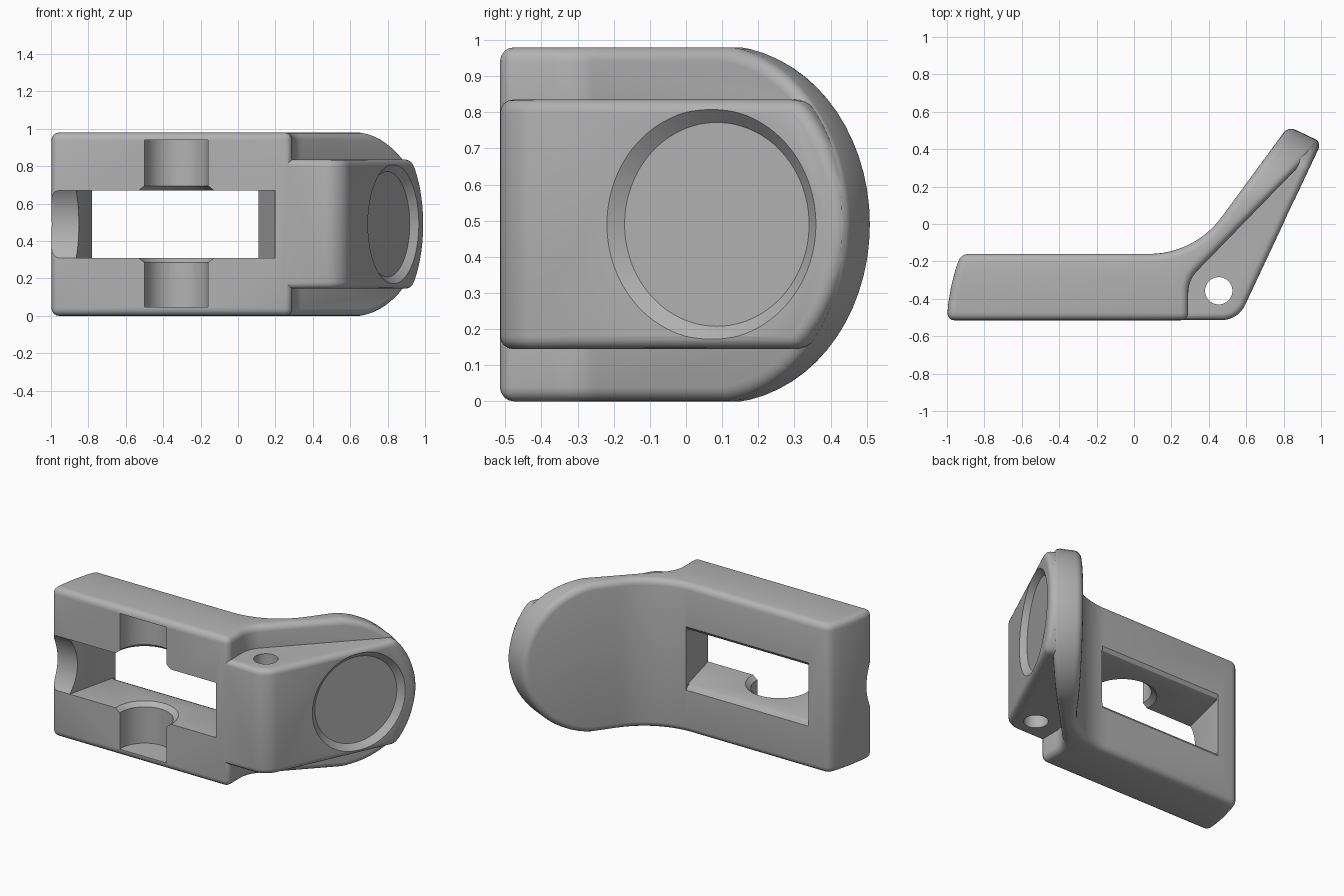
import bpy, bmesh, math
from mathutils import Vector, Matrix

old = bpy.data.objects.get("Cube")
if old:
    bpy.data.objects.remove(old, do_unlink=True)

grey = bpy.data.materials.new("plain grey")
grey.use_nodes = True
COL = (0.45, 0.45, 0.45, 1)
grey.diffuse_color = COL
grey.node_tree.nodes["Principled BSDF"].inputs["Base Color"].default_value = COL

FRONT, BACK, TOP = -0.515, -0.16, 0.98
D = Vector((0.425, 0.905, 0)).normalized()      # direction of the tilted plate
N = Vector((D.y, -D.x, 0))                      # outward normal of its front face
UP = Vector((0, 0, 1))
PLAN = (Vector((1, 0, 0)), Vector((0, 1, 0)), UP)
SIDE = (Vector((0, 1, 0)), UP, Vector((1, 0, 0)))


def outline(corners, steps=12):
    """Polygon from (x, y, radius) corners, rounding those with a radius."""
    pts, n = [], len(corners)
    for i, (x, y, r) in enumerate(corners):
        p = Vector((x, y))
        if not r:
            pts.append(p)
            continue
        a = (Vector(corners[i - 1][:2]) - p).normalized()
        b = (Vector(corners[(i + 1) % n][:2]) - p).normalized()
        half = a.angle(b) / 2
        centre = p + (a + b).normalized() * (r / math.sin(half))
        v0 = p + a * (r / math.tan(half)) - centre
        v1 = p + b * (r / math.tan(half)) - centre
        start = math.atan2(v0.y, v0.x)
        sweep = math.atan2(v0.x * v1.y - v0.y * v1.x, v0.dot(v1))
        for k in range(steps + 1):
            t = start + sweep * k / steps
            pts.append(centre + Vector((math.cos(t), math.sin(t))) * r)
    return pts


def prism(pts, lo, hi, axes=PLAN):
    """Closed prism of a 2D outline between two offsets along the third axis."""
    u, v, w = axes
    bm = bmesh.new()
    low, high = [[bm.verts.new(u * p[0] + v * p[1] + w * h) for p in pts]
                 for h in (lo, hi)]
    bm.faces.new(low[::-1])
    bm.faces.new(high)
    for i in range(len(pts)):
        bm.faces.new((low[i - 1], low[i], high[i], high[i - 1]))
    bm.normal_update()
    if bm.calc_volume(signed=True) < 0:
        bmesh.ops.reverse_faces(bm, faces=bm.faces[:])
    return bm


def cone(r1, r2, depth, centre, axis=UP, segs=64):
    bm = bmesh.new()
    m = Matrix.Translation(centre) @ axis.to_track_quat("Z", "Y").to_matrix().to_4x4()
    bmesh.ops.create_cone(bm, cap_ends=True, segments=segs, radius1=r1, radius2=r2,
                          depth=depth, matrix=m)
    return bm


def round_end(bm, r, steps=32):
    """Trim the tip of the plate to a half circle, one flat cut at a time."""
    mid = D * 0.328 + UP * 0.49
    for k in range(steps):
        t = math.pi * ((k + 0.5) / steps - 0.5)
        way = D * math.cos(t) + UP * math.sin(t)
        cut = bmesh.ops.bisect_plane(bm, geom=bm.verts[:] + bm.edges[:] + bm.faces[:],
                                     dist=1e-5, plane_co=mid + way * r, plane_no=way,
                                     clear_outer=True)
        rim = [e for e in cut["geom_cut"]
               if isinstance(e, bmesh.types.BMEdge) and e.is_boundary]
        if rim:
            bmesh.ops.edgeloop_fill(bm, edges=rim)
    bmesh.ops.recalc_face_normals(bm, faces=bm.faces)
    bm.normal_update()


def round_edges(bm, width):
    sharp = [e for e in bm.edges if e.is_manifold and e.calc_face_angle() > math.radians(35)]
    bmesh.ops.bevel(bm, geom=sharp, offset=width, offset_type="OFFSET", segments=4,
                    profile=0.5, affect="EDGES", clamp_overlap=False, loop_slide=False)


def finish(name, bm):
    me = bpy.data.meshes.new(name)
    bm.to_mesh(me)
    bm.free()
    me.materials.append(grey)
    ob = bpy.data.objects.new(name, me)
    bpy.context.scene.collection.objects.link(ob)
    return ob


def volume(me):
    bm = bmesh.new()
    bm.from_mesh(me)
    vol = bm.calc_volume()
    bm.free()
    return vol


def boolean(ob, bm, op="DIFFERENCE"):
    """Join or cut with a tool mesh, using the first solver that gives a sound solid."""
    tool = finish("cutter", bm)
    tool.hide_render = True
    before = volume(ob.data)
    m = ob.modifiers.new("cut", "BOOLEAN")
    m.operation, m.object = op, tool
    for solver in ("EXACT", "MANIFOLD", "FLOAT"):
        m.solver = solver
        bpy.context.view_layer.update()
        deps = bpy.context.evaluated_depsgraph_get()
        me = bpy.data.meshes.new_from_object(ob.evaluated_get(deps))
        if 1e-6 < abs(volume(me) / before - 1) < 0.6:
            ob.data = me
            break
    ob.modifiers.clear()
    bpy.data.objects.remove(tool, do_unlink=True)


# Block and tilted plate, one bent profile
bracket = prism(outline([
    (-1.0, FRONT, 0), (0.29, FRONT, 0), (0.29, -0.30, 0.17), (1.2, 0.636, 0),
    (0.997, 0.757, 0), (0.324, BACK, 0.48), (-0.925, BACK, 0),
    (-0.955, -0.245, 0), (-0.978, -0.335, 0), (-0.994, -0.43, 0)]), 0, TOP)
round_end(bracket, 0.494)
round_edges(bracket, 0.04)
body = finish("bent_bracket", bracket)

# Wedge in front of the plate
wedge = prism(outline([
    (0.1, FRONT + 0.001, 0), (0.556, FRONT + 0.001, 0.14), (1.1, 0.643, 0),
    (0.97, 0.60, 0), (0.3, -0.2, 0), (0.1, -0.3, 0)]), 0.145, 0.835)
round_end(wedge, 0.49)
round_edges(wedge, 0.035)
boolean(body, wedge, "UNION")

# Window, tapering towards the back, with eased rear edges
boolean(body, prism([(-0.889, FRONT - 0.1), (0.224, FRONT - 0.1),
                     (0.086, BACK + 0.1), (-0.756, BACK + 0.1)], 0.31, 0.67))
boolean(body, prism([
    (-0.20, 0.312), (-0.175, 0.302), (-0.155, 0.275), (-0.1, 0.275),
    (-0.1, 0.705), (-0.155, 0.705), (-0.175, 0.678), (-0.20, 0.668)],
    -0.78, 0.11, SIDE))

# Shallow groove from the window to the end
boolean(body, cone(0.3, 0.3, 0.6, Vector((-1.1, FRONT - 0.24, 0.49)),
                   Vector((1, 0, 0)), 96))

# Upright pin pocket with a small countersink where it meets the window
PIN = (-0.33, -0.50)
boolean(body, cone(0.171, 0.171, 0.893, Vector((*PIN, 0.4925))))
for z, r1, r2 in ((0.30, 0.165, 0.215), (0.68, 0.215, 0.165)):
    boolean(body, cone(r1, r2, 0.04, Vector((*PIN, z))))

# Small hole through the wedge
boolean(body, cone(0.073, 0.073, 1.4, Vector((0.453, -0.357, 0.49)), UP, 48))

# Round dished recess in the slanted face
boolean(body, cone(0.282, 0.362, 0.076, Vector((0.831, 0.07, 0.49)) + N * 0.002, N, 96))

bpy.ops.object.select_all(action="DESELECT")
body.select_set(True)
bpy.context.view_layer.objects.active = body
bpy.ops.object.shade_smooth_by_angle(angle=math.radians(30))
